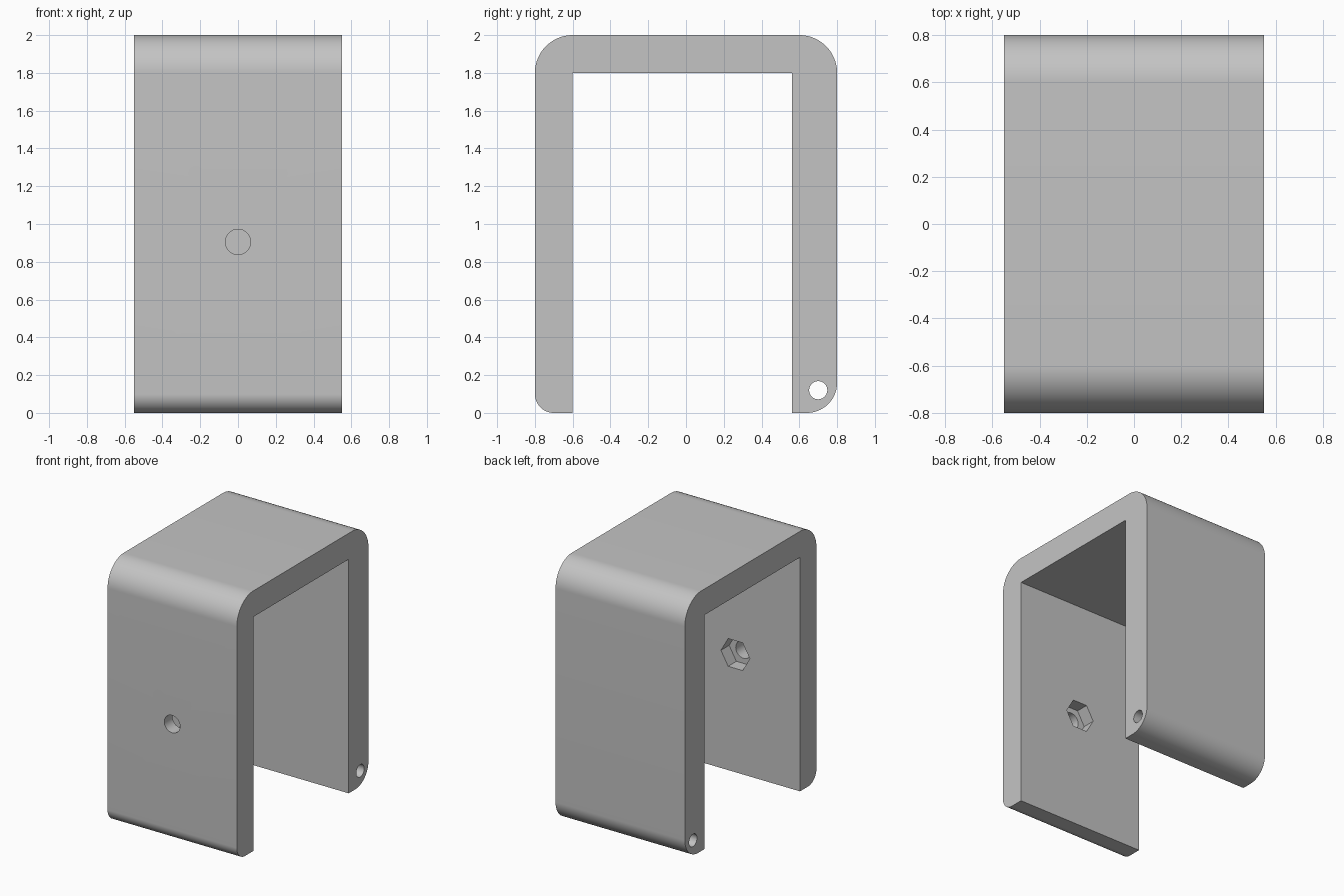
import bpy, bmesh
from math import cos, sin, pi, radians
from mathutils import Matrix

old = bpy.data.objects.get("Cube")
if old:
    bpy.data.objects.remove(old, do_unlink=True)

WIDTH = 1.1

grey = bpy.data.materials.new("plain grey")
grey.use_nodes = True
color = (0.55, 0.55, 0.55, 1)
grey.diffuse_color = color
grey.node_tree.nodes["Principled BSDF"].inputs["Base Color"].default_value = color


def make_object(name, bm):
    bmesh.ops.recalc_face_normals(bm, faces=bm.faces)
    mesh = bpy.data.meshes.new(name)
    bm.to_mesh(mesh)
    bm.free()
    mesh.materials.append(grey)
    obj = bpy.data.objects.new(name, mesh)
    bpy.context.collection.objects.link(obj)
    return obj


def corner(y, z, r, start, steps=24):
    """Quarter-circle corner points, swept clockwise around centre (y, z)."""
    angles = [radians(start - 90 * i / steps) for i in range(steps + 1)]
    return [(y + r * cos(a), z + r * sin(a)) for a in angles]


def cutter(name, sides, radius, length, axis, location):
    """Prism along x or y that is subtracted from the bracket."""
    bm = bmesh.new()
    turn = Matrix.Rotation(pi / 2, 4, "Y" if axis == "x" else "X")
    # a hexagon keeps two of its points along x
    spin = Matrix.Rotation(pi / 2 if sides == 6 else 0, 4, "Z")
    bmesh.ops.create_cone(bm, cap_ends=True, segments=sides, radius1=radius,
                          radius2=radius, depth=length)
    first = max(bm.verts, key=lambda v: abs(v.co.x))
    if abs(abs(first.co.x) - radius) < 1e-4:
        spin = Matrix.Identity(4)
    bm.transform(Matrix.Translation(location) @ turn @ spin)
    obj = make_object(name, bm)
    obj.hide_render = True
    obj.hide_viewport = True
    return obj


# Bracket: U-shaped side profile with rounded outer corners, extruded along x
profile = (
    [(-0.6, 0)]
    + corner(-0.7, 0.1, 0.1, 270)
    + corner(-0.6, 1.8, 0.2, 180)
    + corner(0.6, 1.8, 0.2, 90)
    + corner(0.64, 0.16, 0.16, 0)
    + [(0.56, 0), (0.56, 1.8), (-0.6, 1.8)]
)
bm = bmesh.new()
side = bm.faces.new([bm.verts.new((-WIDTH / 2, y, z)) for y, z in profile])
grown = bmesh.ops.extrude_face_region(bm, geom=[side])["geom"]
bmesh.ops.translate(bm, vec=(WIDTH, 0, 0),
                    verts=[v for v in grown if isinstance(v, bmesh.types.BMVert)])
bracket = make_object("bracket", bm)

# Bolt hole, nut pocket behind it, and hinge-pin hole through the back wall
cutters = [
    cutter("bolt_hole_cutter", 48, 0.067, 0.6, "y", (0, -0.7, 0.905)),
    cutter("nut_pocket_cutter", 6, 0.123, 0.2, "y", (0, -0.6, 0.905)),
    cutter("pin_hole_cutter", 48, 0.048, 1.4, "x", (0, 0.7, 0.12)),
]
bpy.context.view_layer.objects.active = bracket
bracket.select_set(True)
for cut in cutters:
    cut.hide_viewport = False
    mod = bracket.modifiers.new(cut.name, "BOOLEAN")
    mod.operation = "DIFFERENCE"
    mod.solver = "EXACT"
    mod.object = cut
    bpy.ops.object.modifier_apply(modifier=mod.name)
    bpy.data.objects.remove(cut, do_unlink=True)

bpy.ops.object.shade_smooth_by_angle(angle=radians(30))
